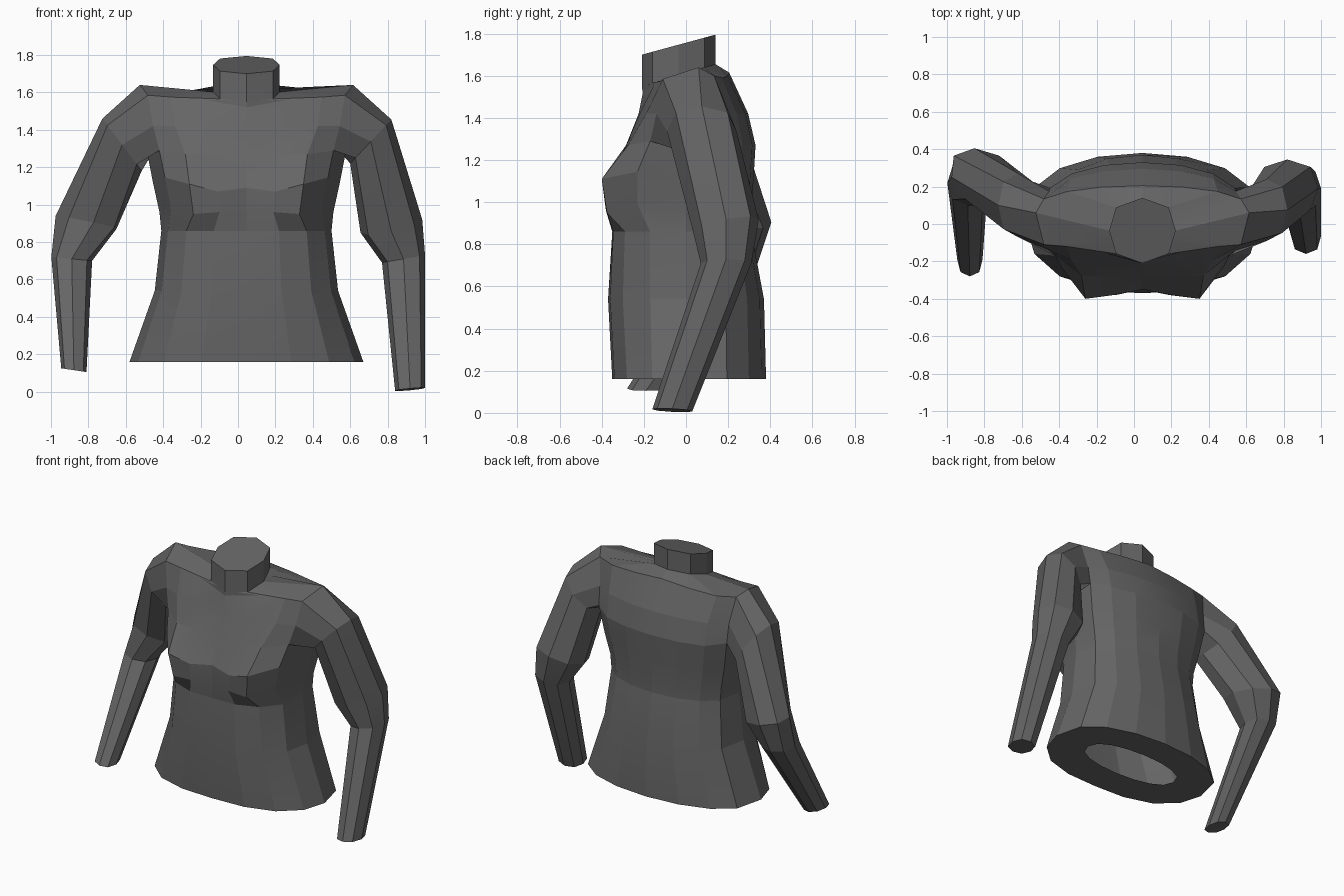
import bpy, bmesh, math

if "Cube" in bpy.data.objects:
    bpy.data.objects.remove(bpy.data.objects["Cube"])

CX = 0.045  # torso centre line
grey = bpy.data.materials.new("dark grey")
grey.diffuse_color = (0.13, 0.13, 0.13, 1)
grey.use_nodes = True
grey.node_tree.nodes["Principled BSDF"].inputs["Base Color"].default_value = grey.diffuse_color
bm = bmesh.new()


def verts(points):
    return [bm.verts.new(p) for p in points]


def bridge(a, b):
    """Quads between two closed vertex rings of equal length."""
    n = len(a)
    for i in range(n):
        j = (i + 1) % n
        bm.faces.new((a[i], a[j], b[j], b[i]))


def spow(v, e):
    return 0.0 if abs(v) < 1e-6 else math.copysign(abs(v) ** e, v)


# Torso rings: z, half width, side y, back y, four front y from centre outward
TORSO = [
    (0.16, 0.625, 0.00, 0.38, -0.35, -0.34, -0.28, -0.16),
    (0.54, 0.49, 0.00, 0.37, -0.37, -0.36, -0.30, -0.17),
    (0.86, 0.455, 0.00, 0.31, -0.35, -0.345, -0.29, -0.17),
    (0.96, 0.465, 0.00, 0.31, -0.345, -0.38, -0.375, -0.23),
    (1.10, 0.50, 0.02, 0.32, -0.35, -0.38, -0.40, -0.23),
    (1.27, 0.535, 0.05, 0.33, -0.27, -0.285, -0.275, -0.17),
    (1.42, 0.54, 0.05, 0.295, -0.225, -0.22, -0.19, -0.14),
    (1.55, 0.57, 0.06, 0.205, -0.205, -0.15, -0.12, -0.11),
]
# Height offsets, front centre round to back centre
OFFSETS = {
    0.96: (0.07, 0, -0.01, 0.03, 0, 0, 0, 0, 0),
    1.10: (-0.01, -0.03, 0.01, 0.045, 0.02, 0, 0, 0, 0),
    1.27: (0, 0, 0, 0.02, 0.03, 0.02, 0, 0, 0),
    1.55: (-0.03, 0.01, 0.025, 0.035, 0.09, 0.05, 0.04, 0.05, 0.065),
}
BUST_X = (0, 0.31, 0.61, 0.87)


def torso_ring(row):
    z, hw, ys, yb, *front = row
    dz = OFFSETS.get(z, (0,) * 9)
    half = []
    for k in range(9):
        t = k * math.pi / 8
        x = math.sin(t)
        if k < 4:
            y = front[k]
            if 0.9 < z < 1.3:
                x = BUST_X[k]
        else:
            y = ys + (yb - ys) * spow(max(0.0, -math.cos(t)), 0.7)
        half.append((hw * x, y, z + dz[k]))
    pts = half + [(-x, y, zz) for x, y, zz in half[7:0:-1]]
    return [(CX + x, y, zz) for x, y, zz in pts]


# Torso skin, leaving the two arm sockets open
body = [verts(torso_ring(r)) for r in TORSO]
for r in range(len(body) - 1):
    for i in range(16):
        if r >= 5 and i in (3, 4, 11, 12):
            continue
        j = (i + 1) % 16
        bm.faces.new((body[r][i], body[r][j], body[r + 1][j], body[r + 1][i]))

# Flat underside with an elongated opening into the hollow body
hole = []
for k in range(16):
    a = -math.pi / 2 + k * math.pi / 8
    hole.append((CX + 0.37 * math.cos(a), 0.02 + 0.15 * spow(math.sin(a), 0.8), 0.163))
bridge(verts(hole), body[0])


# Neck: octagonal column with a top sloping up toward the back
def neck_ring(zf, zb):
    corner = []
    for k in range(8):
        a = -math.pi / 2 + k * math.pi / 4
        wide = 1.12 if k % 2 else 1.0
        corner.append((CX + 0.178 * wide * math.cos(a), -0.035 + 0.175 * math.sin(a),
                       zf + (zb - zf) * (1 + math.sin(a)) / 2))
    out = []
    for p, q in zip(corner, corner[1:] + corner[:1]):
        out += [p, tuple((u + v) / 2 for u, v in zip(p, q))]
    return out


base, rim = verts(neck_ring(1.55, 1.655)), verts(neck_ring(1.70, 1.795))
bridge(body[-1], base)
bridge(base, rim)
bm.faces.new(rim)


# Arms: outer (x, z), inner (x, z), centre y, half depth, depth tilt, depth skew
def arm(socket, rows):
    prev = socket
    for ox, oz, ix, iz, yc, b, tilt, skew in rows:
        mx, mz, ux, uz = (ox + ix) / 2, (oz + iz) / 2, (ox - ix) / 2, (oz - iz) / 2
        ring = []
        for k in range(8):
            a = k * math.pi / 4
            c, s = spow(math.cos(a), 0.85), spow(math.sin(a), 0.85)
            ring.append((mx + ux * c + skew * s, yc + b * s, mz + uz * c + tilt * s))
        ring = verts(ring)
        bridge(prev, ring)
        prev = ring
    bm.faces.new(prev)


# Socket border: top, back, armpit, front (ring, column)
BORDER = [(7, 4), (7, 5), (6, 5), (5, 5), (5, 4), (5, 3), (6, 3), (7, 3)]
arm([body[r][k] for r, k in BORDER], [
    (0.82, 1.455, 0.60, 1.22, 0.075, 0.165, 0.0, 0.0),
    (0.985, 0.92, 0.655, 0.85, 0.19, 0.155, 0.03, 0.0),
    (1.0, 0.73, 0.77, 0.69, 0.19, 0.12, 0.0, 0.0),
    (1.0, 0.02, 0.84, 0.005, -0.065, 0.095, -0.005, 0.0),
])
arm([body[r][16 - k] for r, k in BORDER], [
    (-0.725, 1.46, -0.515, 1.18, 0.10, 0.17, 0.0, 0.0),
    (-0.975, 0.94, -0.65, 0.87, 0.25, 0.155, 0.0, -0.04),
    (-0.998, 0.72, -0.78, 0.70, 0.22, 0.12, 0.0, 0.0),
    (-0.945, 0.125, -0.81, 0.105, -0.19, 0.09, 0.0, 0.0),
])

# One continuous skin
bmesh.ops.recalc_face_normals(bm, faces=bm.faces)
me = bpy.data.meshes.new("torso_with_arms")
bm.to_mesh(me)
bm.free()
ob = bpy.data.objects.new("torso_with_arms", me)
bpy.context.collection.objects.link(ob)
me.materials.append(grey)
ob.select_set(True)
bpy.context.view_layer.objects.active = ob
bpy.ops.object.shade_smooth_by_angle(angle=math.radians(10))
